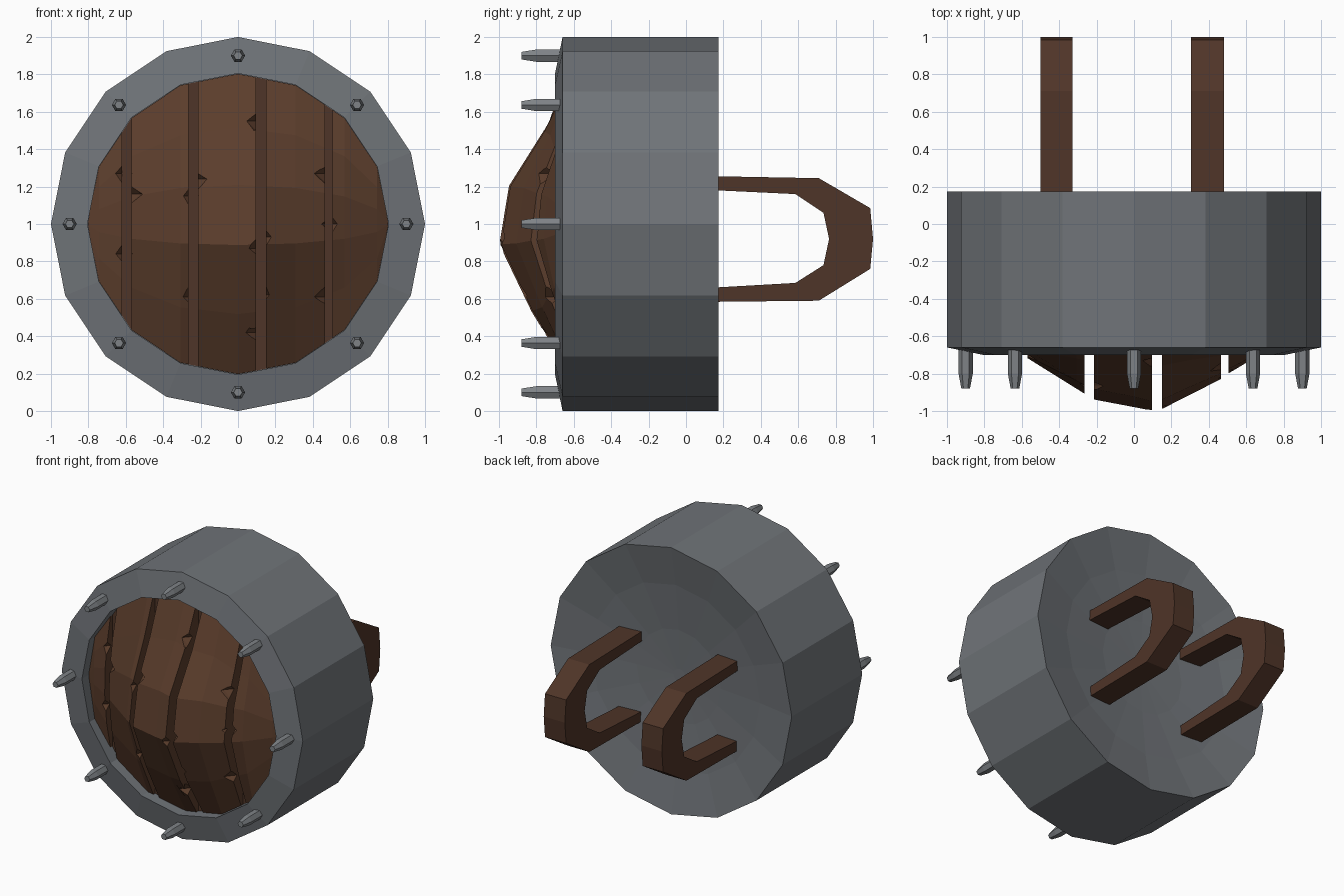
import bpy, bmesh
from math import cos, sin, pi, sqrt

if "Cube" in bpy.data.objects:
    bpy.data.objects.remove(bpy.data.objects["Cube"])

R = 0.805     # inner radius of the rim
FLOOR = -0.6  # depth of the recess behind the planks


def finish(bm, name, color):
    bmesh.ops.recalc_face_normals(bm, faces=bm.faces[:])
    me = bpy.data.meshes.new(name)
    bm.to_mesh(me)
    bm.free()
    ob = bpy.data.objects.new(name, me)
    bpy.context.collection.objects.link(ob)
    me.materials.append(color)
    return ob


def material(name, rgb):
    m = bpy.data.materials.new(name)
    m.diffuse_color = (*rgb, 1)
    m.use_nodes = True
    m.node_tree.nodes["Principled BSDF"].inputs["Base Color"].default_value = m.diffuse_color
    return m


def lathe(bm, profile, sides, cx=0, cz=1):
    """Stack of n-gons along y, given (radius, y) pairs, with capped ends."""
    rings = [[bm.verts.new((cx + r * cos(2 * pi * i / sides), y,
                            cz + r * sin(2 * pi * i / sides)))
              for i in range(sides)] for r, y in profile]
    for a, b in zip(rings, rings[1:]):
        for i in range(sides):
            j = (i + 1) % sides
            bm.faces.new((a[i], a[j], b[j], b[i]))
    bm.faces.new(rings[0])
    bm.faces.new(rings[-1])


wood = material("wood", (0.105, 0.047, 0.025))
dark_wood = material("dark_wood", (0.078, 0.035, 0.021))
metal = material("metal", (0.160, 0.173, 0.188))
spike_metal = material("spike_metal", (0.21, 0.225, 0.24))

# Metal drum with raised, recessed front rim and shallow dished back
bm = bmesh.new()
lathe(bm, [(R, FLOOR), (R, -0.70), (1, -0.66), (1, 0.175),
           (0.7, 0.122), (0.35, 0.087), (0.05, 0.075)], 16)
finish(bm, "drum_rim", metal)

# Wooden backing seen through the plank gaps
bm = bmesh.new()
lathe(bm, [(R - 0.002, FLOOR + 0.02), (R - 0.002, FLOOR - 0.004)], 16)
finish(bm, "plank_backing", dark_wood)

# Hexagonal spikes around the rim
bm = bmesh.new()
for k in range(8):
    a = k * pi / 4
    lathe(bm, [(0.038, -0.65), (0.038, -0.80), (0.023, -0.88)], 6,
          0.9 * cos(a), 1 + 0.9 * sin(a))
finish(bm, "rim_spikes", spike_metal)


def half_height(x):
    """Half height of the 16-sided opening at x."""
    pts = [(R * cos(i * pi / 8), R * sin(i * pi / 8)) for i in range(5)]
    for (xa, za), (xb, zb) in zip(pts, pts[1:]):
        if xb - 1e-6 <= abs(x) <= xa + 1e-6:
            return za + (zb - za) * (xa - abs(x)) / (xa - xb)
    return 0.0


def surface(x, z):
    """Domed front: y falls from an off-centre peak towards the rim."""
    px, pz = 0.08, -0.08
    dx, dz = x - px, z - 1 - pz
    a = dx * dx + dz * dz
    if a < 1e-8:
        t = 0
    else:
        b = px * dx + pz * dz
        t = min(1, a / (-b + sqrt(b * b - a * (px * px + pz * pz - R * R))))
    steps = [(0, 0.405), (0.3, 0.36), (0.75, 0.11), (1, 0.02)]
    for (ta, ha), (tb, hb) in zip(steps, steps[1:]):
        if t <= tb:
            return FLOOR - ha - (hb - ha) * (t - ta) / (tb - ta)


# Domed planks, flat across their width, split by narrow vertical gaps
bm = bmesh.new()
corners = [R * cos(i * pi / 8) for i in range(9)]
rows = [0, 0.2, 0.43, 0.63, 0.82, 1]
for x0, x1 in [(-0.803, -0.62), (-0.57, -0.265), (-0.215, 0.095),
               (0.15, 0.465), (0.505, 0.803)]:
    xs = [x0] + sorted(c for c in corners if x0 + 0.02 < c < x1 - 0.02) + [x1]
    front, back = [], []
    for x in xs:
        h = max(half_height(x) - 0.002, 0.004)
        zs = [1 - h + 2 * h * f for f in rows]
        f = (x - x0) / (x1 - x0)
        front.append([bm.verts.new((x, surface(x0, z) * (1 - f)
                                    + surface(x1, z) * f, z)) for z in zs])
        back.append([bm.verts.new((x, FLOOR + 0.015, z)) for z in zs])
    n, m = len(xs) - 1, len(rows) - 1
    for g in (front, back):
        for i in range(n):
            for j in range(m):
                bm.faces.new((g[i][j], g[i + 1][j], g[i + 1][j + 1], g[i][j + 1]))
    for i in (0, n):
        for j in range(m):
            bm.faces.new((front[i][j], front[i][j + 1], back[i][j + 1], back[i][j]))
    for j in (0, m):
        for i in range(n):
            bm.faces.new((front[i][j], front[i + 1][j], back[i + 1][j], back[i][j]))
planks = finish(bm, "front_planks", wood)

# Chips knocked out of the plank edges
bm = bmesh.new()
for x, z in [(-0.62, 1.27), (-0.62, 0.84), (-0.57, 1.16), (-0.265, 1.15),
             (-0.265, 0.61), (-0.215, 1.24), (0.095, 1.55), (0.095, 0.87),
             (0.095, 0.42), (0.15, 0.93), (0.15, 0.62), (0.465, 1.27),
             (0.465, 0.61), (0.505, 1.0)]:
    y = surface(x, z)
    # diamond-shaped cutter
    lathe(bm, [(0.06, y - 0.03), (0.047, y), (0.003, y + 0.05)], 4, x, z)
chips = finish(bm, "chip_cutter", wood)
chips.hide_render = True
chips.hide_set(True)
mod = planks.modifiers.new("chips", 'BOOLEAN')
mod.operation = 'DIFFERENCE'
mod.solver = 'EXACT'
mod.object = chips

# Two arm handles, rooted in the dished back
outline = [(0.06, 1.257), (0.71, 1.245), (0.985, 1.085), (1, 0.92),
           (0.985, 0.76), (0.71, 0.59), (0.06, 0.583),
           (0.06, 0.655), (0.585, 0.685), (0.735, 0.78), (0.765, 0.92),
           (0.735, 1.06), (0.585, 1.16), (0.06, 1.185)]
for side, x0, x1 in [("left", -0.5, -0.33), ("right", 0.305, 0.48)]:
    bm = bmesh.new()
    a = [bm.verts.new((x0, y, z)) for y, z in outline]
    b = [bm.verts.new((x1, y, z)) for y, z in outline]
    n = len(outline)
    for i in range(n):
        j = (i + 1) % n
        bm.faces.new((a[i], a[j], b[j], b[i]))
    for i in range(n // 2 - 1):
        for v in (a, b):
            bm.faces.new((v[i], v[i + 1], v[n - 2 - i], v[n - 1 - i]))
    finish(bm, "handle_" + side, dark_wood)
